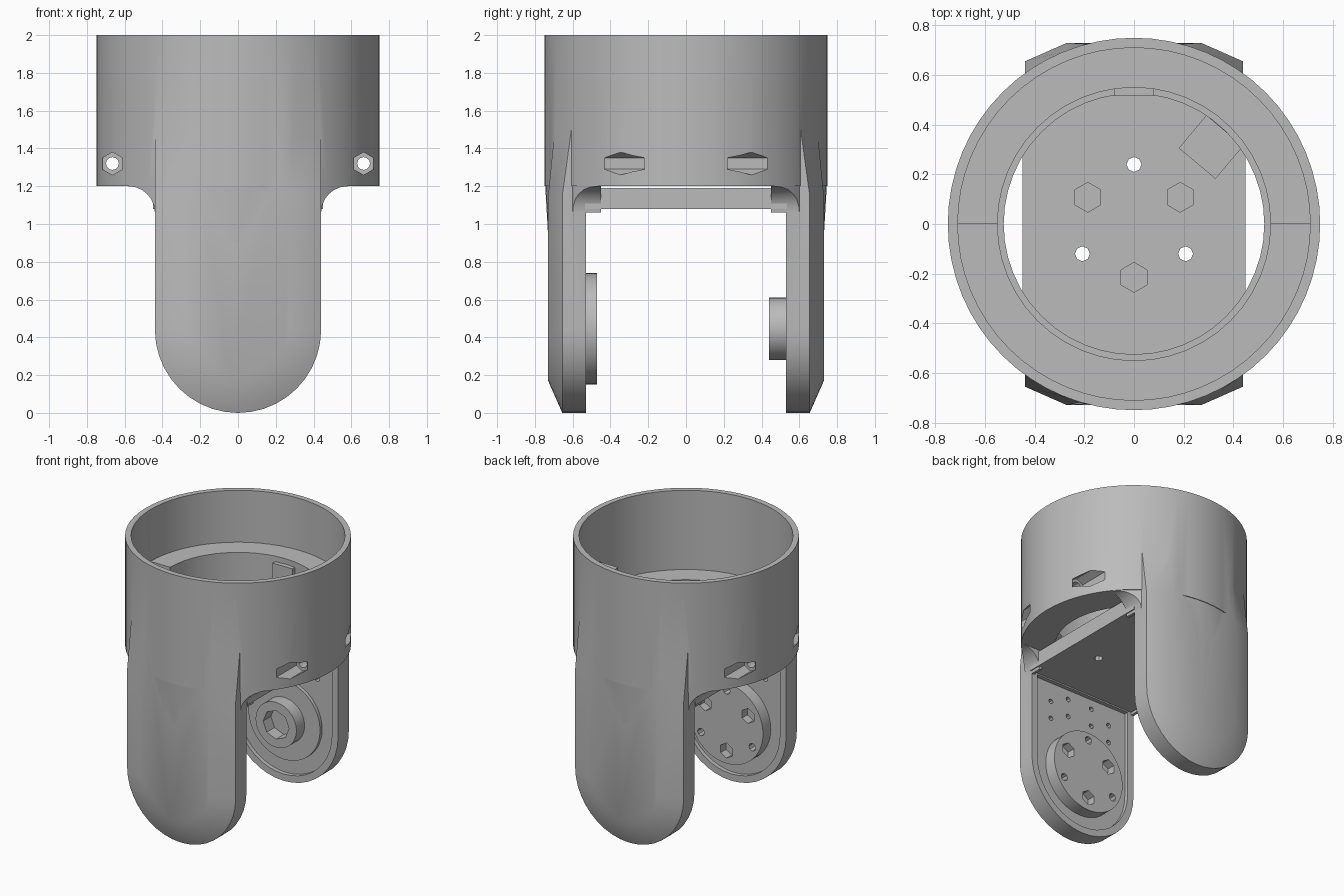
import bpy, bmesh, math
from mathutils import Matrix, Vector

if "Cube" in bpy.data.objects:
    bpy.data.objects.remove(bpy.data.objects["Cube"])

grey = bpy.data.materials.new("matte_grey")
grey.use_nodes = True
grey.diffuse_color = (0.5, 0.5, 0.5, 1)
grey.node_tree.nodes["Principled BSDF"].inputs["Base Color"].default_value = (0.5, 0.5, 0.5, 1)


def finish_mesh(name, bm):
    bmesh.ops.recalc_face_normals(bm, faces=bm.faces)
    mesh = bpy.data.meshes.new(name)
    bm.to_mesh(mesh)
    bm.free()
    mesh.materials.append(grey)
    ob = bpy.data.objects.new(name, mesh)
    bpy.context.collection.objects.link(ob)
    return ob


def rod(name, start, end, r1, r2=None, sides=48):
    """Cylinder or cone between two points."""
    a, b = Vector(start), Vector(end)
    turn = (b - a).to_track_quat('Z', 'Y').to_matrix().to_4x4()
    bm = bmesh.new()
    bmesh.ops.create_cone(bm, cap_ends=True, segments=sides, radius1=r1,
                          radius2=r1 if r2 is None else r2, depth=(b - a).length,
                          matrix=Matrix.Translation((a + b) / 2) @ turn)
    return finish_mesh(name, bm)


def box(name, centre, size, spin=0):
    bm = bmesh.new()
    bmesh.ops.create_cube(bm, size=1, matrix=Matrix.Translation(centre)
                          @ Matrix.Rotation(spin, 4, 'Z') @ Matrix.Diagonal((*size, 1)))
    return finish_mesh(name, bm)


def loft(name, loops):
    """Solid through closed loops with equal point counts."""
    bm = bmesh.new()
    rows = [[bm.verts.new(p) for p in loop] for loop in loops]
    n = len(rows[0])
    for low, high in zip(rows, rows[1:]):
        for i in range(n):
            j = (i + 1) % n
            bm.faces.new((low[i], low[j], high[j], high[i]))
    bm.faces.new(rows[0])
    bm.faces.new(rows[-1])
    return finish_mesh(name, bm)


def combine(target, other, how):
    mod = target.modifiers.new("combine", 'BOOLEAN')
    mod.operation, mod.solver, mod.object = how, 'EXACT', other
    bpy.context.view_layer.objects.active = target
    bpy.ops.object.modifier_apply(modifier=mod.name)
    bpy.data.objects.remove(other)
    return target


def tongue(side, y, r, top, top_y=None):
    """Outline of a leg: straight sides and a round bottom end."""
    pts = [(-r, y if top_y is None else top_y, top), (-r, y, 1.15)] if top > 1.2 else [(-r, y, top)]
    right = [(-p[0], p[1], p[2]) for p in reversed(pts)]
    arc = [(-r * math.cos(t * math.pi / 20), y, 0.44 - r * math.sin(t * math.pi / 20))
           for t in range(21)]
    return [(x, side * v, z) for x, v, z in pts + arc + right]


# Housing cylinder with two legs
body = rod("housing", (0, 0, 1.2), (0, 0, 2), 0.75, sides=64)
for side in (-1, 1):
    leg = loft("leg", [tongue(side, 0.53, 0.44, 1.55),
                       tongue(side, 0.655, 0.44, 1.55, 0.6),
                       tongue(side, 0.73, 0.27, 1.55, 0.69)])
    combine(body, leg, 'UNION')
    # Soft run-out from the cylinder onto the leg
    blend = rod("blend", (0, 0, 0.9), (0, 0, 1.25), 0.728, 0.748, 64)
    combine(blend, box("blend_limit", (0, side * 0.68, 1.1), (0.82, 0.25, 0.6)), 'INTERSECT')
    combine(body, blend, 'UNION')
    # Fillets under the cylinder beside the leg
    for hand in (-1, 1):
        curve = [(0.58 - 0.14 * math.cos(t * math.pi / 12), 1.06 + 0.14 * math.sin(t * math.pi / 12))
                 for t in range(7)]
        shape = [(0.42, 1.06)] + curve + [(0.58, 1.25), (0.42, 1.25)]
        fillet = loft("fillet", [[(hand * x, side * y, z) for x, z in shape] for y in (0.45, 0.64)])
        combine(fillet, rod("fillet_limit", (0, 0, 1), (0, 0, 1.3), 0.745, sides=64), 'INTERSECT')
        combine(body, fillet, 'UNION')

# Socket with a half-turn step in its ledge
combine(body, rod("bore", (0, 0, 1.0), (0, 0, 1.7), 0.525), 'DIFFERENCE')
combine(body, rod("bore_lip", (0, 0, 1.4), (0, 0, 1.75), 0.55), 'DIFFERENCE')
low_ledge = rod("low_ledge", (0, 0, 1.42), (0, 0, 2.1), 0.71, sides=64)
combine(low_ledge, box("front_half", (0, -1, 1.7), (2, 2, 2)), 'INTERSECT')
combine(body, low_ledge, 'DIFFERENCE')
combine(body, rod("socket", (0, 0, 1.62), (0, 0, 2.1), 0.71, sides=64), 'DIFFERENCE')

# Cross bolts with hexagonal pockets
for x in (-0.665, 0.665):
    combine(body, rod("bolt_hole", (x, -1, 1.32), (x, 1, 1.32), 0.034, sides=12), 'DIFFERENCE')
    for side in (-1, 1):
        combine(body, rod("nut_pocket", (x, side * 0.2, 1.32), (x, side, 1.32), 0.06, sides=6),
                'DIFFERENCE')

# Recess and screw pits inside each leg
for side in (-1, 1):
    combine(body, loft("leg_recess", [tongue(side, y, 0.39, 1.07) for y in (0.5, 0.56)]), 'DIFFERENCE')
    for x, z in ((0.1, 0.87), (0.1, 1.0), (0.25, 0.8), (0.25, 0.93)):
        for hand in (-1, 1):
            combine(body, rod("pit", (hand * x, side * 0.5, z), (hand * x, side * 0.6, z),
                              0.018, sides=8), 'DIFFERENCE')


def spots(distance, first):
    """Three places evenly round a circle."""
    return [(distance * math.cos(math.radians(first + 120 * k)),
             distance * math.sin(math.radians(first + 120 * k))) for k in range(3)]


# Mounting plate with screw pattern and cable pocket
plate = box("mounting_plate", (0, 0, 1.135), (0.9, 1.07, 0.11))
for x, y in spots(0.24, 90):
    combine(plate, rod("hole", (x, y, 1), (x, y, 1.3), 0.03, sides=8), 'DIFFERENCE')
for x, y in spots(0.215, 30):
    combine(plate, rod("pit", (x, y, 1.12), (x, y, 1.3), 0.06, sides=6), 'DIFFERENCE')
combine(plate, box("cable_pocket", (0.31, 0.31, 1.21), (0.17, 0.19, 0.16), math.radians(50)), 'DIFFERENCE')

# Drive disc on the front leg
disc = rod("drive_disc", (0, -0.58, 0.445), (0, -0.47, 0.445), 0.295)
for x, z in spots(0.24, 90):
    combine(disc, rod("hole", (x, -0.54, z + 0.445), (x, -0.4, z + 0.445), 0.028, sides=8), 'DIFFERENCE')
for x, z in spots(0.2, 30):
    combine(disc, rod("pit", (x, -0.53, z + 0.445), (x, -0.4, z + 0.445), 0.055, sides=6), 'DIFFERENCE')

# Pivot boss on the back leg
pad = rod("pivot_pad", (0, 0.58, 0.445), (0, 0.535, 0.445), 0.29)
boss = rod("pivot_boss", (0, 0.56, 0.445), (0, 0.44, 0.445), 0.165)
combine(boss, rod("socket_hole", (0, 0.53, 0.445), (0, 0.4, 0.445), 0.105, sides=8), 'DIFFERENCE')

# Locating key at the back of the bore
key = box("locating_key", (0, 0.535, 1.5), (0.16, 0.04, 0.16))

for ob in (body, plate, disc, pad, boss, key):
    bpy.ops.object.select_all(action='DESELECT')
    ob.select_set(True)
    bpy.context.view_layer.objects.active = ob
    bpy.ops.object.shade_smooth_by_angle(angle=math.radians(25))
